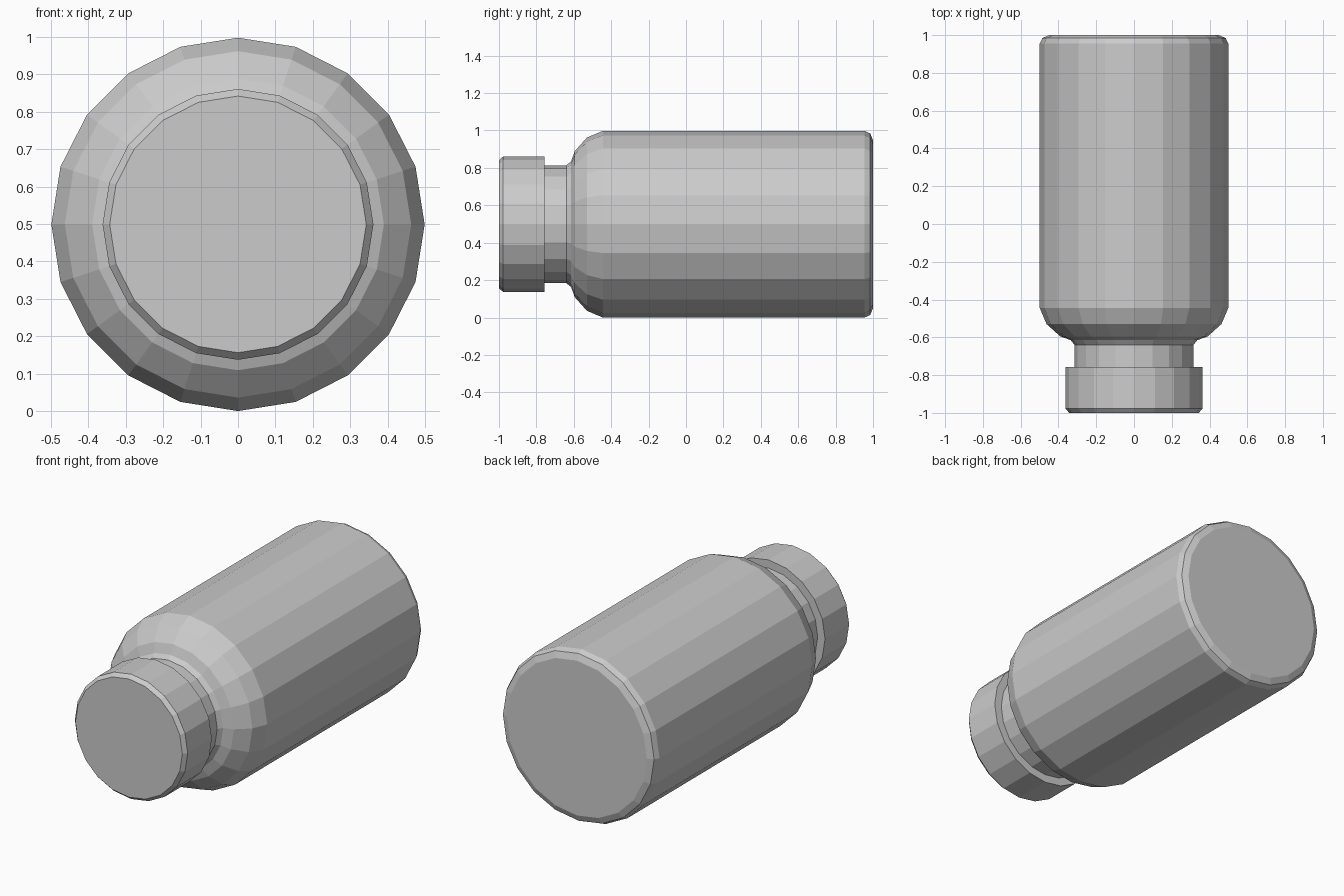
import bpy, bmesh, math

if "Cube" in bpy.data.objects:
    bpy.data.objects.remove(bpy.data.objects["Cube"])

SIDES = 20
AXIS_Z = 0.499


def lathe(name, profile):
    """Spin (radius, y) points around the bottle's long axis, capping both ends."""
    bm = bmesh.new()
    rings = []
    for r, y in profile:
        rings.append([bm.verts.new((r * math.sin(a), y, AXIS_Z + r * math.cos(a)))
                      for a in (2 * math.pi * i / SIDES for i in range(SIDES))])
    for lower, upper in zip(rings, rings[1:]):
        for i in range(SIDES):
            j = (i + 1) % SIDES
            bm.faces.new((lower[i], lower[j], upper[j], upper[i]))
    bm.faces.new(rings[0])
    bm.faces.new(rings[-1])
    bmesh.ops.recalc_face_normals(bm, faces=bm.faces)
    mesh = bpy.data.meshes.new(name)
    bm.to_mesh(mesh)
    bm.free()
    obj = bpy.data.objects.new(name, mesh)
    bpy.context.collection.objects.link(obj)
    return obj


# Bottle: neck, curved shoulder, straight wall and rounded base edge
lathe("bottle_body", [
    (0.315, -0.77), (0.315, -0.64), (0.335, -0.615), (0.39, -0.595),
    (0.463, -0.53), (0.499, -0.445), (0.499, 0.955), (0.485, 0.985), (0.449, 1.0),
])

# Screw cap with a small front bevel
lathe("bottle_cap", [
    (0.343, -1.0), (0.362, -0.978), (0.362, -0.757),
])
